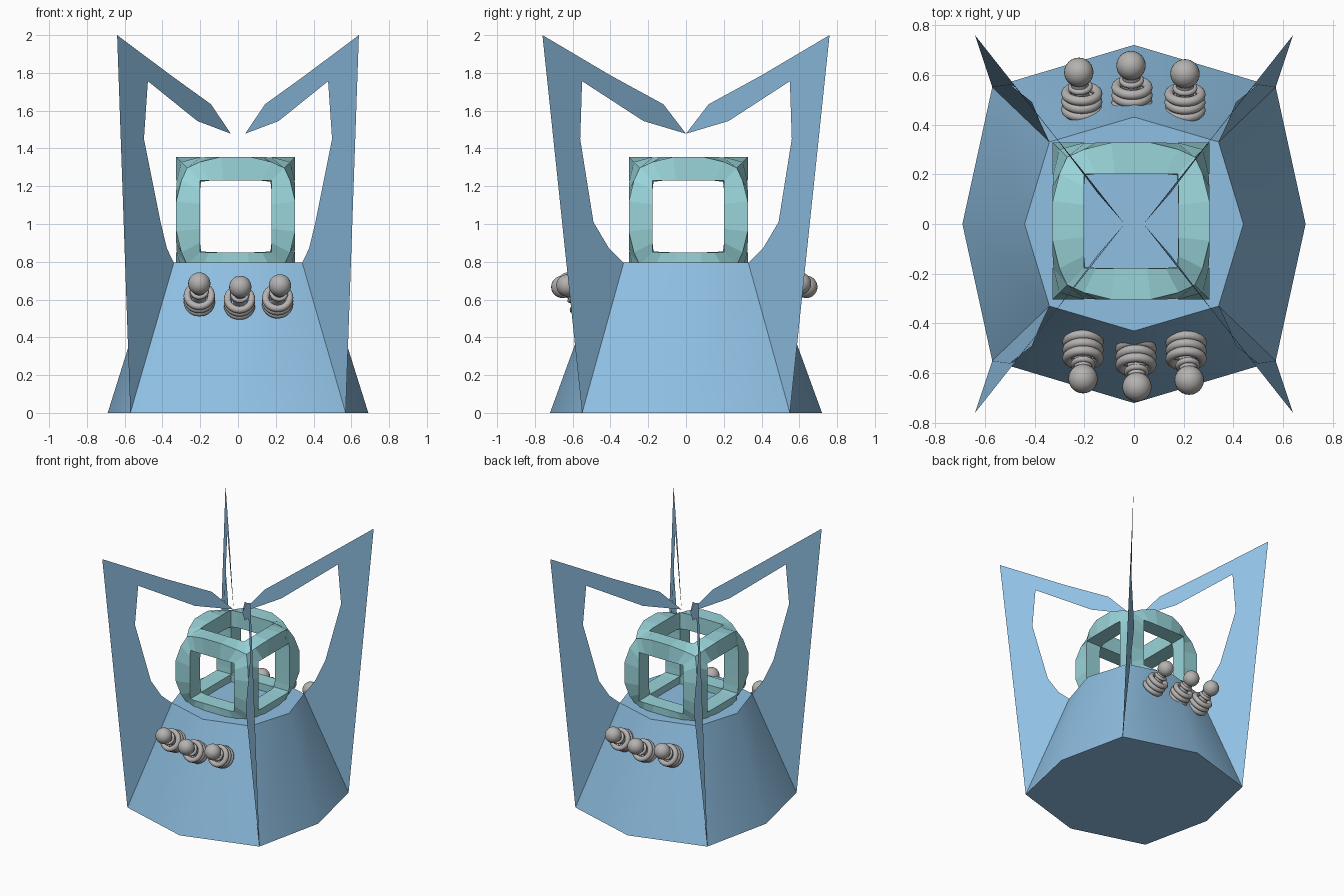
import bpy, bmesh, math
from mathutils import Vector, Matrix

if "Cube" in bpy.data.objects:
    bpy.data.objects.remove(bpy.data.objects["Cube"])


def material(name, rgb):
    m = bpy.data.materials.new(name)
    m.diffuse_color = (*rgb, 1)
    m.use_nodes = True
    m.node_tree.nodes["Principled BSDF"].inputs["Base Color"].default_value = m.diffuse_color
    return m


BLUE = material("hull_blue", (0.275, 0.525, 0.765))
TEAL = material("cage_teal", (0.32, 0.665, 0.70))
GREY = material("coil_grey", (0.46, 0.445, 0.435))


def finish(bm, name, mat, normals=True, smooth=None):
    if normals:
        bmesh.ops.remove_doubles(bm, verts=bm.verts, dist=1e-4)
        bmesh.ops.recalc_face_normals(bm, faces=bm.faces)
    me = bpy.data.meshes.new(name)
    bm.to_mesh(me)
    bm.free()
    ob = bpy.data.objects.new(name, me)
    bpy.context.collection.objects.link(ob)
    me.materials.append(mat)
    if smooth:
        bpy.ops.object.select_all(action='DESELECT')
        ob.select_set(True)
        bpy.context.view_layer.objects.active = ob
        bpy.ops.object.shade_smooth_by_angle(angle=math.radians(smooth))
    return ob


# Hull: eight-sided tapering base
def ring(cx, cy, mx, my, z):
    return [(cx, cy, z), (0, my, z), (-cx, cy, z), (-mx, 0, z),
            (-cx, -cy, z), (0, -my, z), (cx, -cy, z), (mx, 0, z)]


bm = bmesh.new()
low = [bm.verts.new(p) for p in ring(0.57, 0.55, 0.69, 0.72, 0)]
top = [bm.verts.new(p) for p in ring(0.34, 0.33, 0.44, 0.43, 0.795)]
for i in range(8):
    j = (i + 1) % 8
    bm.faces.new((low[i], low[j], top[j], top[i]))
bm.faces.new(low)
bm.faces.new(top)
finish(bm, "hull", BLUE, smooth=40)

# Fins: thin claw-shaped sheets rising from the four hull corners
FIN = [(0.57, 0.55, 0), (0.64, 0.76, 2.0), (0.355, 0.40, 1.787),
       (0.143, 0.12, 1.634), (0.038, 0, 1.478), (0.215, 0.225, 1.545),
       (0.477, 0.55, 1.756), (0.498, 0.56, 1.45), (0.41, 0.49, 1.01),
       (0.376, 0.407, 0.87), (0.34, 0.33, 0.795)]
for sx, nx in ((-1, "left"), (1, "right")):
    for sy, ny in ((-1, "front"), (1, "back")):
        bm = bmesh.new()
        bm.faces.new([bm.verts.new((x * sx, y * sy, z)) for x, y, z in FIN])
        finish(bm, f"fin_{ny}_{nx}", BLUE, normals=False)

# Cage: twelve bars along a cube's edges, pulled in to a ball at the corners
CENTRE = Vector((-0.012, 0.012, 1.04))
# per station: outer edge, outer position, rim height, rim position, inner edge
STATIONS = [(0.315, 0.08, 0.315, 0.065, 0.19),
            (0.288, 0.19, 0.315, 0.14, 0.189),
            (0.257, 0.257, 0.312, 0.189, 0.184)]


def section(st, sign, last):
    a, s, h, t, i = st
    rim = t if last else 0.19
    ti = i if last else t
    return [(a, a, sign * s), (h, rim, sign * t),
            (i, i, sign * ti), (rim, h, sign * t)]


bm = bmesh.new()
profile = [section(STATIONS[k], -1, k == 2) for k in (2, 1, 0)]
profile += [section(STATIONS[k], 1, k == 2) for k in (0, 1, 2)]
for axis in range(3):
    for su in (-1, 1):
        for sv in (-1, 1):
            rows = []
            for sec in profile:
                row = []
                for u, v, w in sec:
                    p = [0, 0, 0]
                    p[axis] = w
                    p[(axis + 1) % 3] = u * su
                    p[(axis + 2) % 3] = v * sv
                    row.append(bm.verts.new(Vector(p) + CENTRE))
                rows.append(row)
            for r0, r1 in zip(rows, rows[1:]):
                for i in range(4):
                    j = (i + 1) % 4
                    bm.faces.new((r0[i], r0[j], r1[j], r1[i]))
finish(bm, "cage", TEAL)


# Coil emitters: three rings, a neck, a stem and a ball, on front and back
def torus(bm, centre, axis, major, minor, n=28, m=12):
    rot = axis.to_track_quat('Z', 'Y')
    grid = []
    for i in range(n):
        a = math.tau * i / n
        grid.append([])
        for k in range(m):
            b = math.tau * k / m
            r = major + minor * math.cos(b)
            p = Vector((r * math.cos(a), r * math.sin(a), minor * math.sin(b)))
            grid[-1].append(bm.verts.new(centre + rot @ p))
    for i in range(n):
        for k in range(m):
            i2, k2 = (i + 1) % n, (k + 1) % m
            bm.faces.new((grid[i][k], grid[i2][k], grid[i2][k2], grid[i][k2]))


def emitter(name, ball, coil, side):
    bm = bmesh.new()
    tilt = math.radians(28)
    axis = Vector((0, side * math.cos(tilt), math.sin(tilt)))
    for k in (-1, 0, 1):
        torus(bm, coil + axis * 0.036 * k, axis, 0.064, 0.019)
    # neck ring and stem
    start = coil - axis * 0.05
    d = ball - start
    torus(bm, coil.lerp(ball, 0.5), d.normalized(), 0.038, 0.012)
    mat = d.to_track_quat('Z', 'Y').to_matrix().to_4x4()
    mat.translation = (ball + start) / 2
    bmesh.ops.create_cone(bm, cap_ends=True, segments=20, radius1=0.036,
                          radius2=0.036, depth=d.length, matrix=mat)
    # ball
    bmesh.ops.create_uvsphere(bm, u_segments=24, v_segments=14, radius=0.059,
                              matrix=Matrix.Translation(ball))
    finish(bm, name, GREY, smooth=40)


# ball x, coil x, ball y, ball z, coil y, coil z
SPOTS = [(-0.205, -0.205, 0.622, 0.685, 0.507, 0.603),
         (0.012, 0.008, 0.655, 0.667, 0.535, 0.585),
         (0.222, 0.21, 0.628, 0.675, 0.510, 0.592)]
for side, label, shift in ((-1, "front", 0), (1, "back", -0.018)):
    for i, (bx, cx, by, bz, cy, cz) in enumerate(SPOTS):
        emitter(f"emitter_{label}_{i + 1}",
                Vector((-bx * side, side * (by + shift), bz)),
                Vector((-cx * side, side * (cy + shift), cz)), side)
